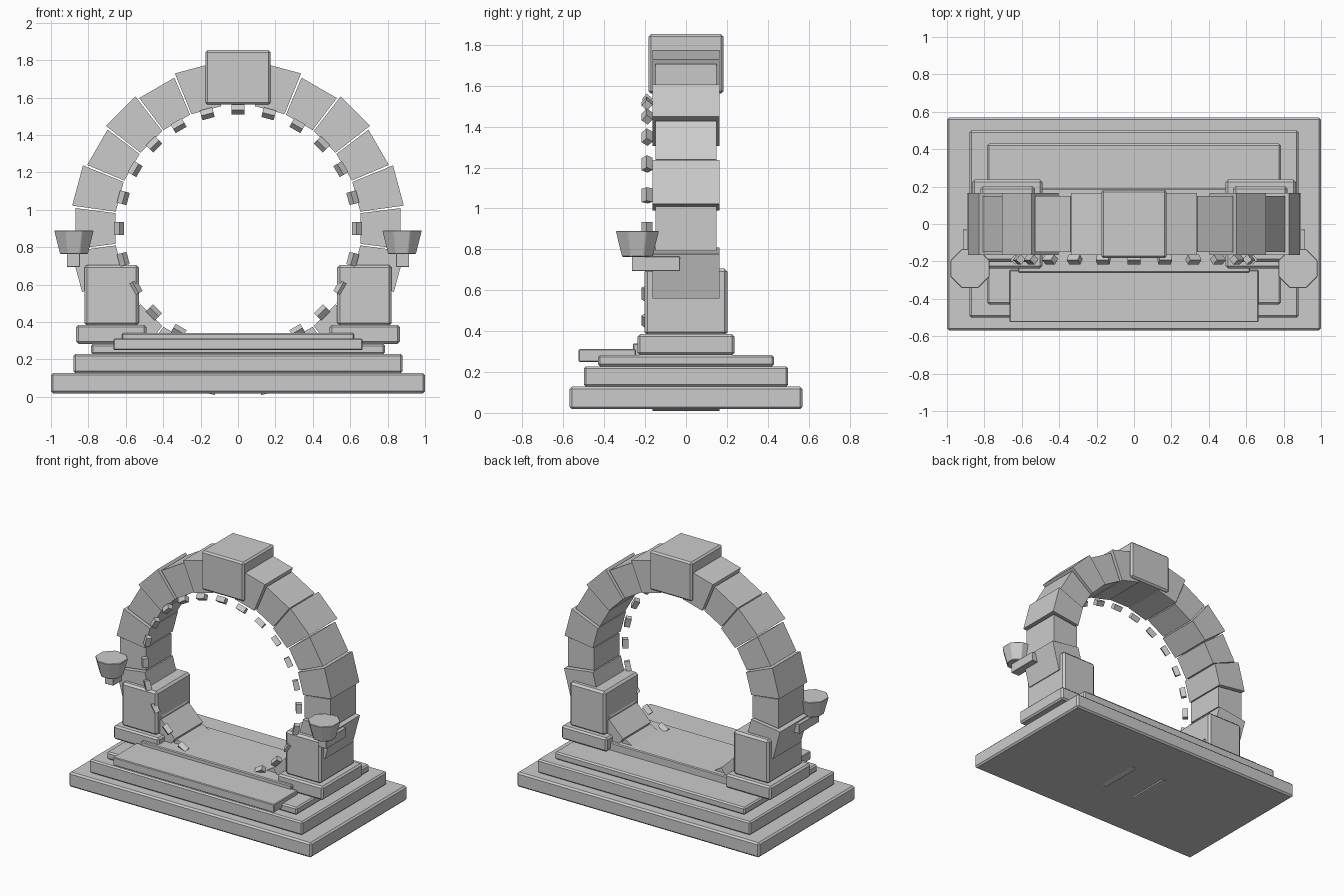
import bpy, bmesh
from math import cos, sin, pi, radians
from mathutils import Matrix, Vector

if "Cube" in bpy.data.objects:
    bpy.data.objects.remove(bpy.data.objects["Cube"])

CENTRE_Z = 0.9  # centre of the stone ring


def finish(name, bm, bevel=0.0):
    if bevel:
        bmesh.ops.bevel(bm, geom=bm.edges[:], offset=bevel, segments=1, affect='EDGES')
    bmesh.ops.recalc_face_normals(bm, faces=bm.faces[:])
    mesh = bpy.data.meshes.new(name)
    bm.to_mesh(mesh)
    bm.free()
    obj = bpy.data.objects.new(name, mesh)
    bpy.context.collection.objects.link(obj)
    return obj


def box(name, x, y, z, bevel=0.01):
    """Bevelled box from (min, max) ranges."""
    bm = bmesh.new()
    size = [r[1] - r[0] for r in (x, y, z)]
    mid = Vector([(r[0] + r[1]) / 2 for r in (x, y, z)])
    bmesh.ops.create_cube(bm, size=1, matrix=Matrix.Translation(mid) @ Matrix.Diagonal((*size, 1)))
    return finish(name, bm, bevel)


def ring_block(name, angle, r_in, r_out, half_depth):
    """Straight-sided wedge stone of the ring."""
    bm = bmesh.new()
    half = radians(7.15)
    rings = []
    for y in (-half_depth, half_depth):
        rings.append([bm.verts.new((r * cos(a), y, CENTRE_Z + r * sin(a)))
                      for r, a in ((r_in, angle - half), (r_out, angle - half),
                                   (r_out, angle + half), (r_in, angle + half))])
    front, back = rings
    bm.faces.new(front)
    bm.faces.new(back[::-1])
    for i in range(4):
        j = (i + 1) % 4
        bm.faces.new((front[i], back[i], back[j], front[j]))
    return finish(name, bm)


# stepped base
box("base_lower", (-1, 1), (-0.57, 0.57), (0.018, 0.128), 0.012)
box("base_middle", (-0.88, 0.88), (-0.5, 0.5), (0.128, 0.228))
box("base_upper", (-0.785, 0.785), (-0.43, 0.43), (0.228, 0.283))
box("threshold", (-0.62, 0.62), (-0.26, 0.19), (0.275, 0.34), 0.006)
box("front_step", (-0.665, 0.665), (-0.525, -0.245), (0.25, 0.312), 0.005)

# ring stones, alternating in size; the keystone takes the top place
for i in range(24):
    if i == 6:
        continue
    big = i % 2
    r_out = 0.9 if big and i > 12 else 0.895 if big else 0.875
    ring_block("ring_stone", i * pi / 12, 0.66, r_out, 0.165 if big else 0.15)
box("keystone", (-0.175, 0.175), (-0.183, 0.183), (1.562, 1.853), 0.012)

# small tilted studs around the inner front edge
for i in range(24):
    a = i * pi / 12
    bm = bmesh.new()
    m = (Matrix.Translation((0.635 * cos(a), -0.19, CENTRE_Z + 0.635 * sin(a)))
         @ Matrix.Rotation(-a, 4, 'Y') @ Matrix.Rotation(radians(40), 4, 'Z')
         @ Matrix.Diagonal((0.038, 0.038, 0.068, 1)))
    bmesh.ops.create_cube(bm, size=1, matrix=m)
    finish("ring_stud", bm)

# piers and side bowls, left and right
for s in (-1, 1):
    def span(a, b):
        return tuple(sorted((s * a, s * b)))
    box("pier_plinth", span(0.49, 0.865), (-0.237, 0.237), (0.283, 0.385), 0.012)
    box("pier", span(0.53, 0.822), (-0.203, 0.203), (0.38, 0.706), 0.015)
    box("bowl_bracket", span(0.845, 0.915), (-0.265, -0.03), (0.695, 0.765), 0.002)
    # eight-sided bowl
    bm = bmesh.new()
    bmesh.ops.create_cone(bm, cap_ends=True, segments=8, radius1=0.08, radius2=0.114, depth=0.127,
                          matrix=Matrix.Translation((s * 0.877, -0.238, 0.8265))
                          @ Matrix.Rotation(pi / 8, 4, 'Z'))
    finish("side_bowl", bm, 0.004)
